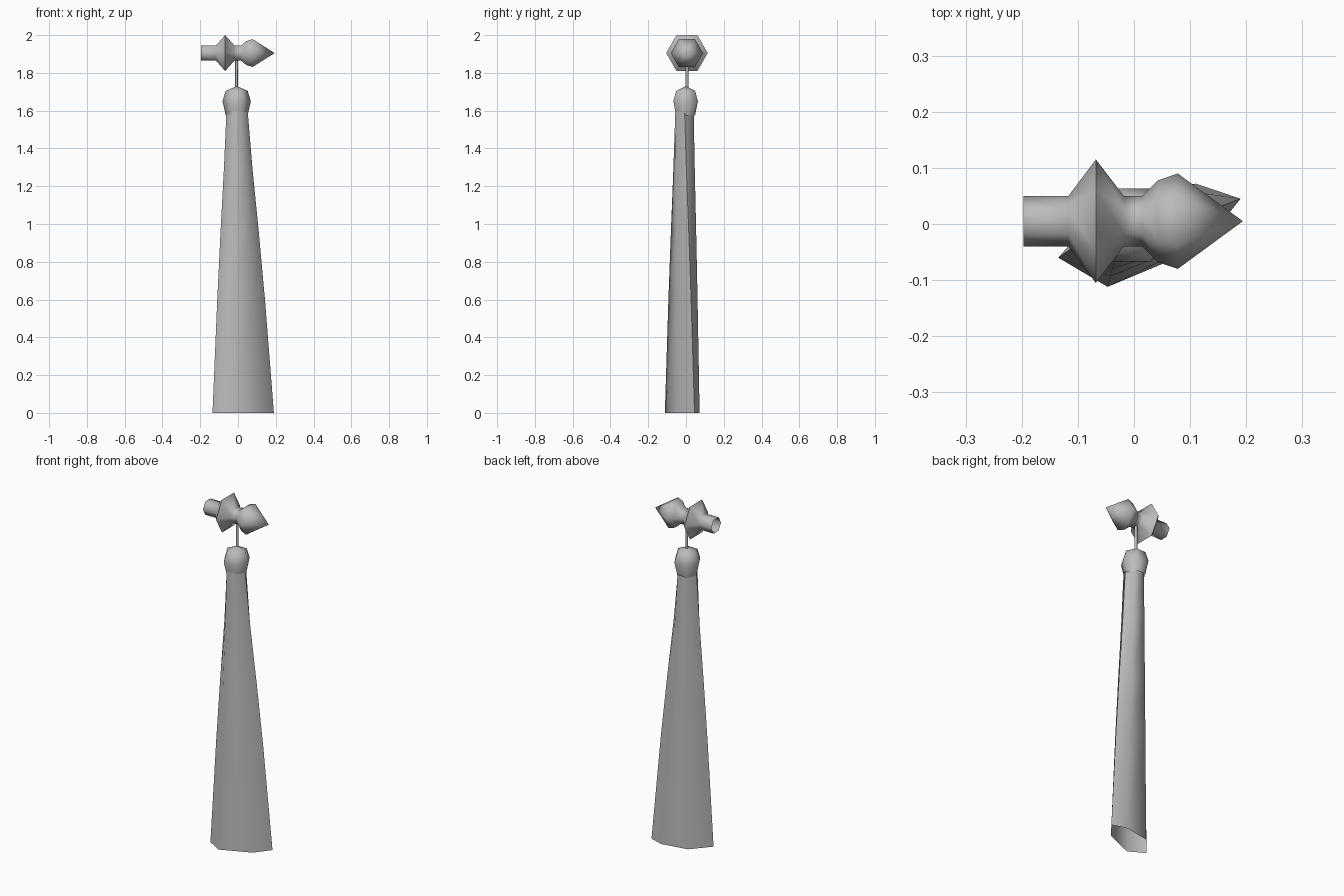
import bpy
import bmesh
from math import cos, sin, pi, radians
from mathutils import Vector

cube = bpy.data.objects.get("Cube")
if cube:
    bpy.data.objects.remove(cube, do_unlink=True)

grey = bpy.data.materials.new("plain_grey")
grey.use_nodes = True
colour = (0.5, 0.5, 0.5, 1)
grey.diffuse_color = colour
grey.node_tree.nodes["Principled BSDF"].inputs["Base Color"].default_value = colour


def hexagon(radius):
    return [Vector((radius * cos(i * pi / 3), radius * sin(i * pi / 3))) for i in range(6)]


def loft(name, rings, tip=None):
    """Skin a list of equal rings, optionally closed with a point."""
    bm = bmesh.new()
    loops = [[bm.verts.new(p) for p in ring] for ring in rings]
    for a, b in zip(loops, loops[1:]):
        for i in range(len(a)):
            j = (i + 1) % len(a)
            bm.faces.new((a[i], a[j], b[j], b[i]))
    if tip:
        point, last = bm.verts.new(tip), loops[-1]
        for i in range(len(last)):
            bm.faces.new((last[i], last[(i + 1) % len(last)], point))
    mesh = bpy.data.meshes.new(name)
    bm.to_mesh(mesh)
    bm.free()
    mesh.materials.append(grey)
    obj = bpy.data.objects.new(name, mesh)
    bpy.context.collection.objects.link(obj)
    bpy.ops.object.select_all(action='DESELECT')
    obj.select_set(True)
    bpy.context.view_layer.objects.active = obj
    bpy.ops.object.shade_smooth_by_angle(angle=radians(65))
    return obj


def along_x(profile):
    return [[(x, 0.005 + p.x, 1.905 + p.y) for p in hexagon(r)] for x, r in profile]


def along_z(profile, cx, cy):
    return [[(cx + p.x, cy + p.y, z) for p in hexagon(r)] for z, r in profile]


# Handle: open tube, pointed collar, neck and pointed bulb
loft("handle", along_x([(-0.197, 0.045), (-0.117, 0.045), (-0.068, 0.11),
                        (-0.018, 0.045), (0.015, 0.045), (0.043, 0.073),
                        (0.078, 0.085)]), (0.194, 0.005, 1.905))

# Cord between handle and knob
loft("cord", along_z([(1.70, 0.008), (1.88, 0.008)], -0.008, 0.005))

# Knob gripping the hair
loft("knob", along_z([(1.575, 0.058), (1.65, 0.075), (1.705, 0.058)],
                     -0.007, -0.002), (-0.007, -0.002, 1.73))

# Hair: hexagonal at the knob, flaring to a skewed flat hem
top = [p + Vector((-0.005, -0.008)) for p in hexagon(0.056)]
hem = [Vector(p) for p in ((0.19, 0.045), (0.11, 0.072), (-0.044, 0.045),
                           (-0.135, -0.06), (-0.047, -0.112), (0.12, -0.042))]
levels = ((0, 1), (0.6, 0.66), (0.95, 0.43), (1.3, 0.18), (1.6, 0))
loft("hair", [[(*a.lerp(b, t), z) for a, b in zip(top, hem)] for z, t in levels])
